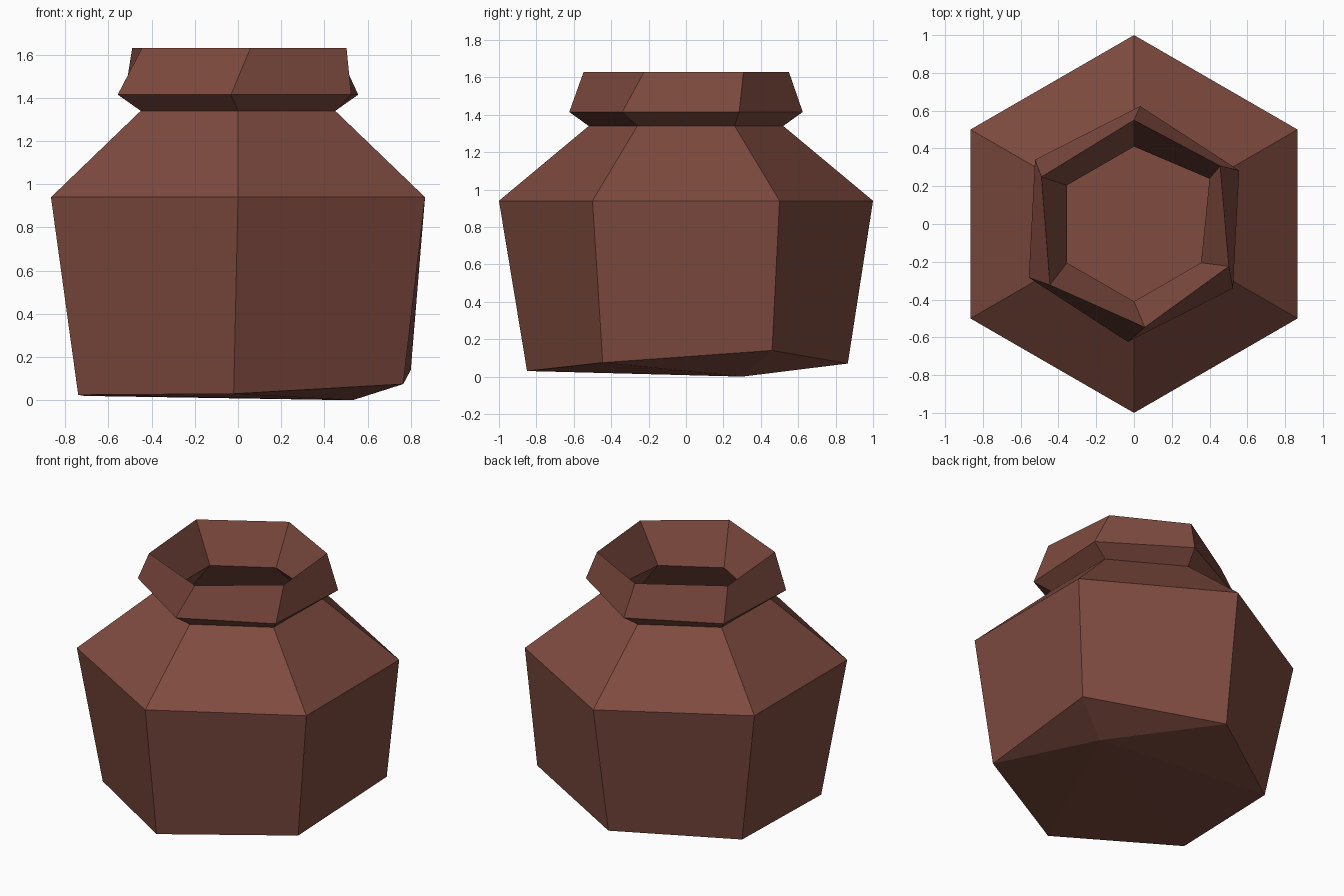
import bpy
import bmesh
from math import cos, sin, radians
from mathutils import Vector

cube = bpy.data.objects.get("Cube")
if cube:
    bpy.data.objects.remove(cube)

SIDES = 6


def hexagon(radius, z, twist=(0,) * SIDES):
    """Six points, starting at the back and running anticlockwise."""
    points = []
    for i in range(SIDES):
        a = radians(90 + 60 * i + twist[i])
        points.append(Vector((radius * cos(a), radius * sin(a), z)))
    return points


# Worn, uneven base edge with one low point it rests on
base = [Vector(p) for p in (
    (-0.02, 0.865, 0.07), (-0.71, 0.41, 0.02), (-0.74, -0.40, 0.025),
    (-0.02, -0.85, 0.03), (0.765, -0.445, 0.075), (0.80, 0.46, 0.14))]
base_tip = Vector((0.53, 0.30, 0))

# Throat, with one corner pushed outwards
throat = hexagon(0.41, 1.37)
throat[5] = Vector((0.40, 0.24, 1.37))

# Outer wall upwards, over the lip, then down the hollow inside
rings = [
    base,
    hexagon(1.0, 0.94),                            # shoulder
    hexagon(0.52, 1.34),                           # neck
    hexagon(0.625, 1.415, (-3,) * SIDES),          # rim bulge
    hexagon(0.55, 1.63, (0, 3, 6, 6, 6, 4)),       # lip
    throat,
    hexagon(0.88, 0.92),                           # inner shoulder
    hexagon(0.76, 0.15),                           # inner floor
]

bm = bmesh.new()
loops = [[bm.verts.new(p) for p in ring] for ring in rings]
for low, high in zip(loops, loops[1:]):
    for i in range(SIDES):
        j = (i + 1) % SIDES
        bm.faces.new((low[i], low[j], high[j], high[i]))

# Inner floor and fanned underside
bm.faces.new(loops[-1])
tip = bm.verts.new(base_tip)
for i in range(SIDES):
    bm.faces.new((loops[0][(i + 1) % SIDES], loops[0][i], tip))
bmesh.ops.recalc_face_normals(bm, faces=bm.faces)

mesh = bpy.data.meshes.new("clay_pot")
bm.to_mesh(mesh)
bm.free()
pot = bpy.data.objects.new("clay_pot", mesh)
bpy.context.collection.objects.link(pot)

# Reddish brown clay
clay = bpy.data.materials.new("brown_clay")
clay.use_nodes = True
colour = (0.21, 0.07, 0.05, 1)
clay.diffuse_color = colour
shader = next(n for n in clay.node_tree.nodes if n.type == "BSDF_PRINCIPLED")
shader.inputs["Base Color"].default_value = colour
mesh.materials.append(clay)
